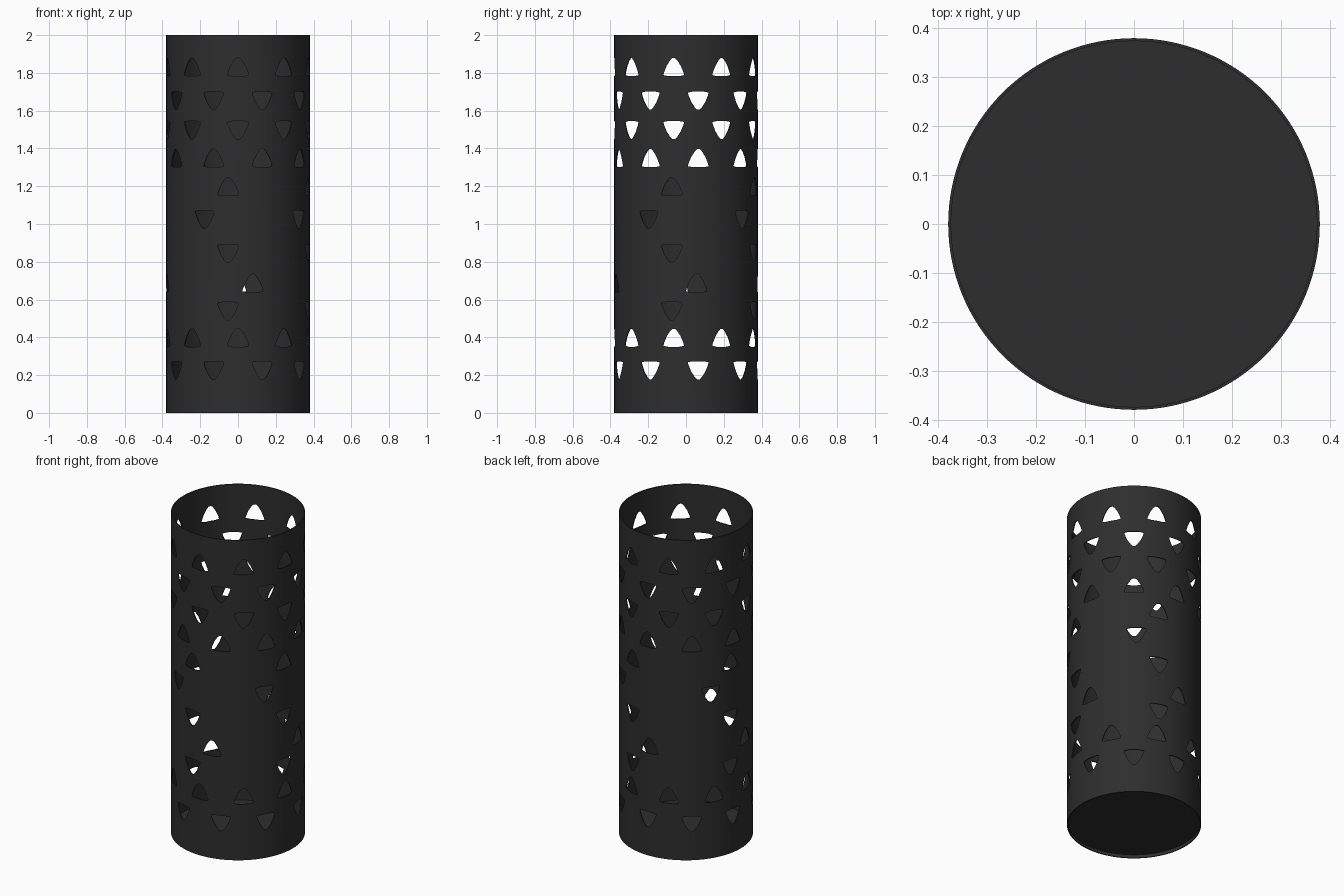
import bpy, bmesh
from math import sin, cos, radians
from mathutils import Vector

cube = bpy.data.objects.get("Cube")
if cube:
    bpy.data.objects.remove(cube, do_unlink=True)

RADIUS, WALL, HEIGHT, SIDES = 0.38, 0.006, 2.0, 128

charcoal = bpy.data.materials.new("charcoal")
charcoal.use_nodes = True
color = (0.027, 0.027, 0.027, 1)
charcoal.diffuse_color = color
charcoal.node_tree.nodes["Principled BSDF"].inputs["Base Color"].default_value = color


def make_object(name, bm):
    bmesh.ops.recalc_face_normals(bm, faces=bm.faces)
    mesh = bpy.data.meshes.new(name)
    bm.to_mesh(mesh)
    bm.free()
    mesh.materials.append(charcoal)
    obj = bpy.data.objects.new(name, mesh)
    bpy.context.collection.objects.link(obj)
    return obj


def lathe(name, profile):
    """Spin a closed (radius, z) profile into a ring."""
    bm = bmesh.new()
    rings = []
    for i in range(SIDES):
        a = radians(360 * i / SIDES)
        rings.append([bm.verts.new((r * sin(a), -r * cos(a), z)) for r, z in profile])
    n = len(profile)
    for i in range(SIDES):
        a, b = rings[i], rings[(i + 1) % SIDES]
        for k in range(n):
            bm.faces.new((a[k], b[k], b[(k + 1) % n], a[(k + 1) % n]))
    return make_object(name, bm)


# Thin round wall
inner = RADIUS - WALL
wall = lathe("perforated_wall", [(RADIUS, 0), (RADIUS, HEIGHT), (inner, HEIGHT), (inner, 0)])

# Rounded triangle outline, right half mirrored to the left
half = [(0.030, -0.047), (0.056, -0.042), (0.053, -0.028), (0.038, 0.008),
        (0.020, 0.036), (0.008, 0.048)]
outline = half + [(-x, z) for x, z in reversed(half)]

# Hole rows: height, pointing direction, angles from the front
full = [40 * i for i in range(9)]
full_shifted = [a + 20 for a in full]
sparse = [-8, 78.5, 162, 257]


def turned(step):
    return [a + step for a in sparse]


rows = [(1.830, 1, full), (1.654, -1, full_shifted), (1.498, -1, full), (1.348, 1, full_shifted),
        (1.197, 1, sparse), (1.025, -1, turned(-20)), (0.845, -1, sparse),
        (0.686, 1, turned(20)), (0.540, -1, sparse),
        (0.397, 1, full), (0.226, -1, full_shifted)]

# One cutter mesh holding a radial prism for each hole
bm = bmesh.new()
for height, point, angles in rows:
    for angle in angles:
        a = radians(angle)
        out, side = Vector((sin(a), -cos(a), 0)), Vector((cos(a), sin(a), 0))
        near, far = [
            [bm.verts.new(out * r + side * x + Vector((0, 0, height + point * z))) for x, z in outline]
            for r in (RADIUS - 0.05, RADIUS + 0.05)]
        bm.faces.new(near)
        bm.faces.new(far)
        for k in range(len(outline)):
            j = (k + 1) % len(outline)
            bm.faces.new((near[k], near[j], far[j], far[k]))
cutter = make_object("hole_cutter", bm)
cutter.hide_render = True

cut = wall.modifiers.new("holes", "BOOLEAN")
cut.operation = "DIFFERENCE"
cut.solver = "EXACT"
cut.object = cutter
bpy.context.view_layer.objects.active = wall
bpy.ops.object.modifier_apply(modifier=cut.name)
bpy.data.objects.remove(cutter, do_unlink=True)

# Slightly raised floor disc
bm = bmesh.new()
bmesh.ops.create_cone(bm, cap_ends=True, segments=SIDES, radius1=inner + 0.002,
                      radius2=inner + 0.002, depth=WALL)
floor = make_object("floor_disc", bm)
floor.location.z = 0.023

# Smooth the round surfaces, keep rims and hole edges crisp
bpy.ops.object.select_all(action="DESELECT")
for obj in (wall, floor):
    obj.select_set(True)
bpy.context.view_layer.objects.active = wall
bpy.ops.object.shade_smooth_by_angle(angle=radians(30))
